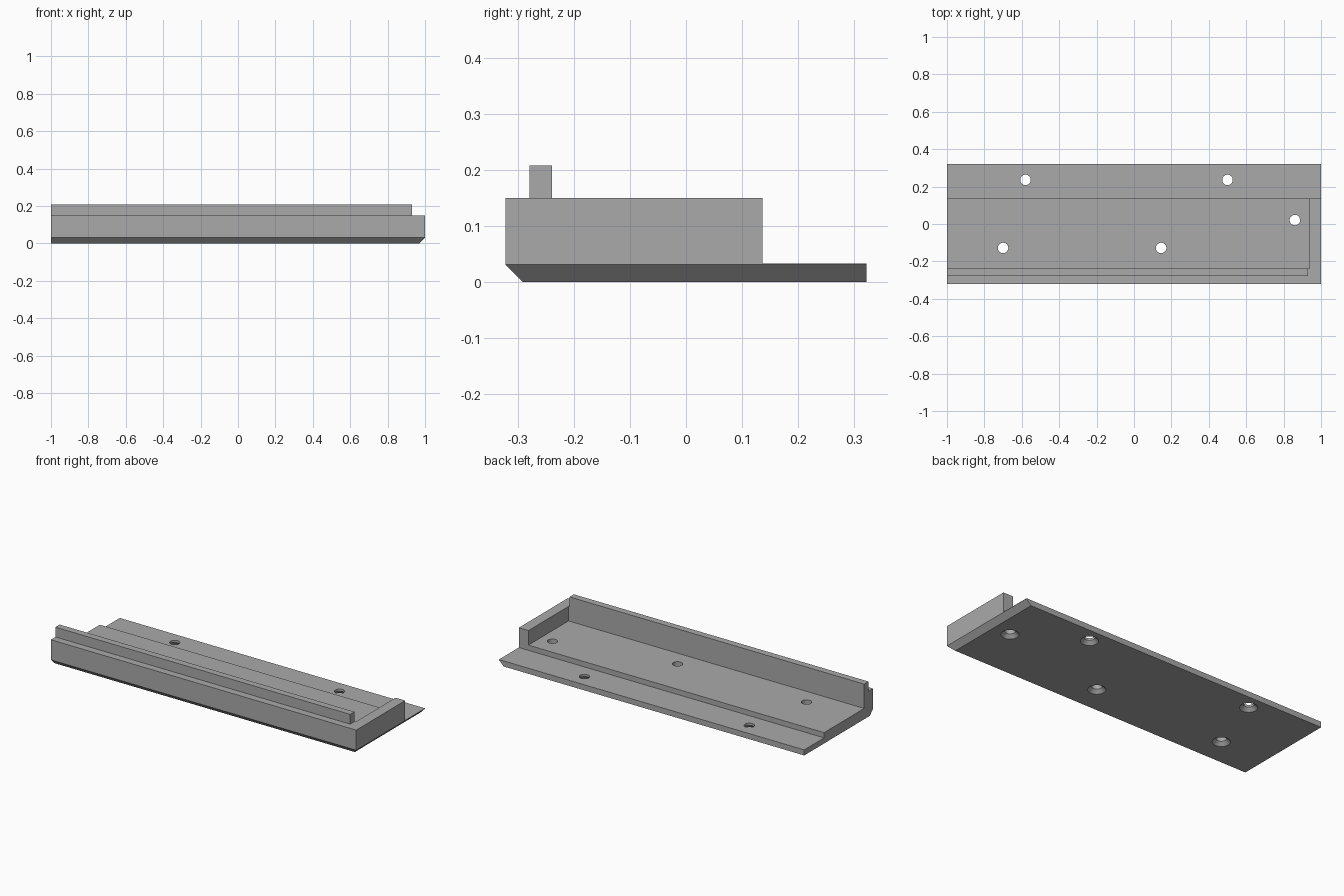
import bpy, bmesh
from mathutils import Matrix, Vector

if "Cube" in bpy.data.objects:
    bpy.data.objects.remove(bpy.data.objects["Cube"])

grey = bpy.data.materials.new("plain grey")
grey.use_nodes = True
grey.diffuse_color = (0.4, 0.4, 0.4, 1)
grey.node_tree.nodes["Principled BSDF"].inputs["Base Color"].default_value = (0.4, 0.4, 0.4, 1)


def make_object(name, bm):
    bmesh.ops.recalc_face_normals(bm, faces=bm.faces)
    mesh = bpy.data.meshes.new(name)
    bm.to_mesh(mesh)
    bm.free()
    mesh.materials.append(grey)
    obj = bpy.data.objects.new(name, mesh)
    bpy.context.collection.objects.link(obj)
    return obj


def prism(points, offset):
    """Extrude a closed outline along an offset."""
    bm = bmesh.new()
    face = bm.faces.new([bm.verts.new(p) for p in points])
    new = bmesh.ops.extrude_face_region(bm, geom=[face], use_keep_orig=True)["geom"]
    bmesh.ops.translate(bm, verts=[v for v in new if isinstance(v, bmesh.types.BMVert)], vec=offset)
    return bm


def cut(target, cutter):
    """Subtract a cutter, then discard it."""
    cutter.hide_render = True
    mod = target.modifiers.new("cut", "BOOLEAN")
    mod.operation, mod.solver, mod.object = "DIFFERENCE", "EXACT", cutter
    bpy.context.view_layer.objects.active = target
    bpy.ops.object.modifier_apply(modifier=mod.name)
    bpy.data.objects.remove(cutter)


# Solid body: side profile with bevelled front lip and thin rear flange
profile = [(-0.291, 0), (0.322, 0), (0.322, 0.033), (0.136, 0.033),
           (0.136, 0.208), (-0.322, 0.208), (-0.322, 0.031)]
bm = prism([(-1, y, z) for y, z in profile], (2, 0, 0))

# Bevel under the closed end
res = bmesh.ops.bisect_plane(bm, geom=bm.verts[:] + bm.edges[:] + bm.faces[:],
                             plane_co=(1, 0, 0.031), plane_no=Vector((1, 0, -1)).normalized(),
                             clear_outer=True)
bmesh.ops.contextual_create(bm, geom=[e for e in res["geom_cut"] if isinstance(e, bmesh.types.BMEdge)])
tray = make_object("mounting_tray", bm)

# Shelf in front of the ridge and around its end
shelf = [(-1.1, -0.4), (1.1, -0.4), (1.1, 0.2), (0.93, 0.2), (0.93, -0.279), (-1.1, -0.279)]
cut(tray, make_object("shelf_cutter", prism([(x, y, 0.15) for x, y in shelf], (0, 0, 0.2))))

# Open pocket between the front wall and the end wall
pocket = [(-1.1, -0.239), (0.937, -0.239), (0.937, 0.2), (-1.1, 0.2)]
cut(tray, make_object("pocket_cutter", prism([(x, y, 0.064) for x, y in pocket], (0, 0, 0.3))))

# Screw holes, countersunk from below
holes = [(-0.58, 0.236), (0.5, 0.236), (0.86, 0.021), (-0.7, -0.128), (0.145, -0.128)]
for name, r1, r2, low, high in (("drill", 0.028, 0.028, -0.1, 0.3),
                                ("countersink", 0.052, 0.02, -0.004, 0.028)):
    bm = bmesh.new()
    for x, y in holes:
        bmesh.ops.create_cone(bm, cap_ends=True, segments=32, radius1=r1, radius2=r2,
                              depth=high - low,
                              matrix=Matrix.Translation((x, y, (low + high) / 2)))
    cut(tray, make_object(name, bm))

# Smooth the hole walls only
bpy.ops.object.select_all(action="DESELECT")
tray.select_set(True)
bpy.context.view_layer.objects.active = tray
bpy.ops.object.shade_smooth_by_angle(angle=0.5)
